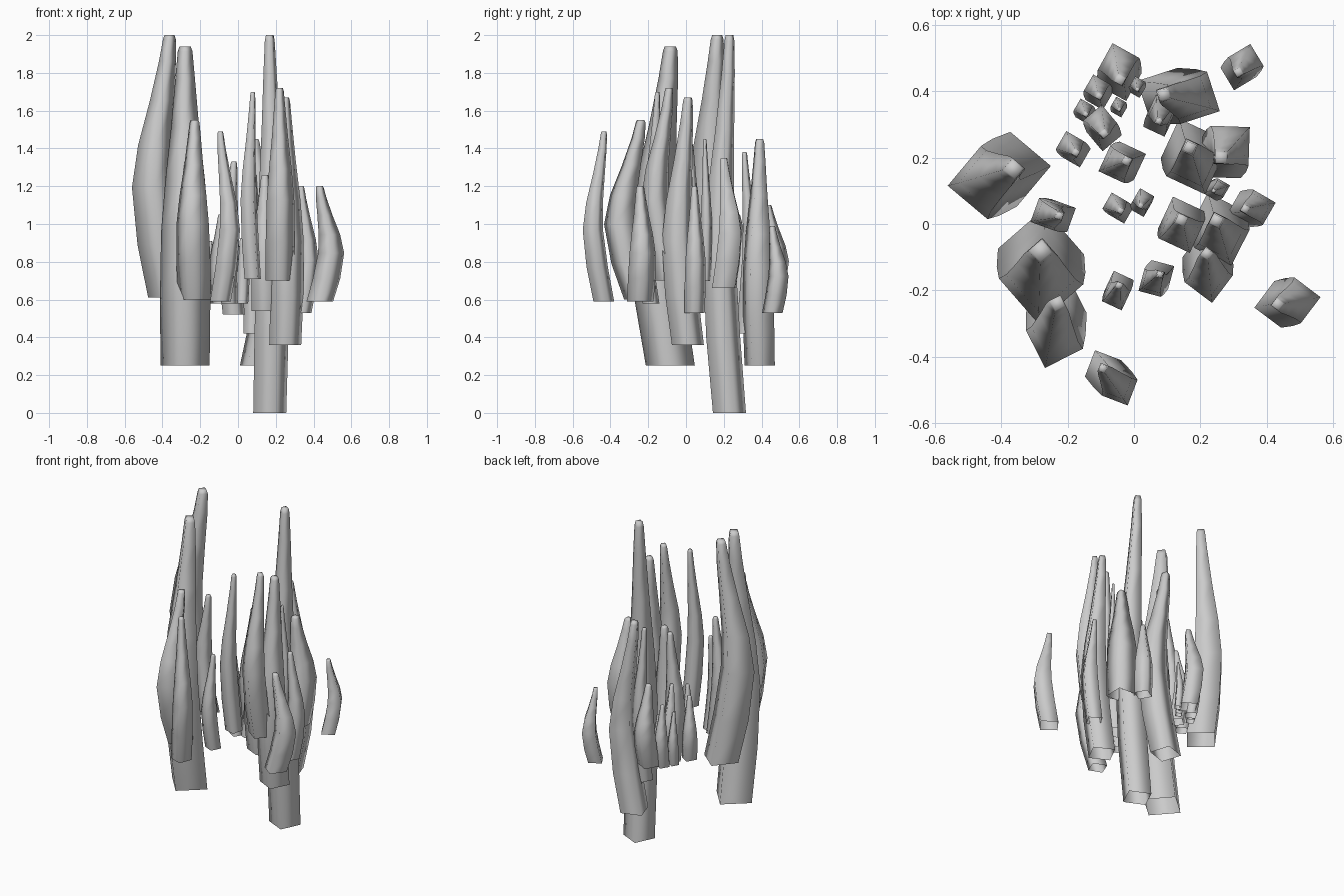
import bpy, bmesh, math
from mathutils import Vector

# Shared profile: (height fraction, radius factor, bend factor)
PROFILE = [(0, 1, 0), (0.2, 1.03, 0.6), (0.42, 0.98, 1), (0.58, 0.81, 0.85),
           (0.75, 0.57, 0.45), (0.9, 0.4, 0.12), (0.985, 0.3, 0), (1, 0.23, 0)]
SIDES = 4


def flame(name, x, y, r, z0, z1, phase, dx, dy):
    """Tapered four-sided tongue, open below, bowing towards (dx, dy)."""
    bm = bmesh.new()
    start = math.radians(phase)
    rings = []
    for t, k, b in PROFILE:
        ring = []
        for i in range(SIDES):
            a = start + 2 * math.pi * i / SIDES
            ring.append(bm.verts.new((x + dx * b + r * k * math.cos(a),
                                      y + dy * b + r * k * math.sin(a),
                                      z0 + (z1 - z0) * t)))
        rings.append(ring)
    for lo, hi in zip(rings, rings[1:]):
        for i in range(SIDES):
            j = (i + 1) % SIDES
            bm.faces.new((lo[i], lo[j], hi[j], hi[i]))
    bm.faces.new(rings[-1])
    for f in bm.faces:
        f.smooth = True
    mesh = bpy.data.meshes.new(name)
    bm.to_mesh(mesh)
    bm.free()
    bpy.context.collection.objects.link(bpy.data.objects.new(name, mesh))


# Large tongues: x, y, radius, bottom, top, twist, bend x, bend y
large = [
    (-0.363, 0.165, 0.113, 0.61, 2.0, 5, -0.088, -0.04),
    (-0.28, -0.083, 0.13, 0.25, 1.94, -4, 0.0, -0.09),
    (-0.23, -0.24, 0.092, 0.6, 1.55, -18, -0.01, -0.108),
    (0.168, 0.23, 0.093, 0.0, 2.0, 20, 0.015, -0.055),
    (0.25, 0.01, 0.089, 0.36, 1.67, 18, 0.015, -0.055),
    (0.22, -0.09, 0.075, 0.7, 1.72, 8, 0.005, -0.075),
    (0.143, 0.012, 0.075, 0.54, 1.26, 20, 0.0, -0.03),
    (0.09, 0.39, 0.09, 0.25, 1.45, -27, 0.09, -0.01),
    (-0.093, -0.435, 0.06, 0.59, 1.49, 24, 0.05, -0.058),
    (0.433, -0.242, 0.071, 0.59, 1.2, 8, 0.06, 0.012),
    (0.263, 0.2, 0.085, 0.66, 1.35, 43, 0.025, 0.035),
    (-0.022, 0.19, 0.062, 0.52, 1.33, 20, -0.028, -0.01),
    (0.078, -0.152, 0.05, 0.71, 1.7, 30, -0.022, -0.025),
]
for i, row in enumerate(large):
    flame(f"large_flame_{i + 1}", *row)

# Medium tongues bow away from the centre: x, y, radius, bottom, top, twist
medium = [
    (0.315, 0.457, 0.056, 0.53, 0.99, -14), (-0.042, 0.435, 0.067, 0.59, 1.1, 16),
    (-0.09, 0.272, 0.053, 0.58, 1.05, -5), (0.075, 0.31, 0.05, 0.42, 1.38, 20),
    (0.335, 0.045, 0.056, 0.53, 1.2, 15), (-0.225, 0.025, 0.055, 0.68, 1.42, 25),
    (0.24, 0.1, 0.031, 0.7, 1.45, 15), (-0.045, -0.185, 0.047, 0.58, 1.17, 20),
]
for i, (x, y, *rest) in enumerate(medium):
    out = Vector((x, y)).normalized() * rest[0] * 0.7
    flame(f"medium_flame_{i + 1}", x, y, *rest, out.x, out.y)

# Small tongues: x, y, radius
small = [(-0.105, 0.385, 0.043), (-0.145, 0.33, 0.032), (-0.045, 0.345, 0.025),
         (-0.175, 0.215, 0.046), (0.02, 0.055, 0.035), (-0.04, 0.04, 0.04),
         (0.01, 0.405, 0.026)]
for i, (x, y, r) in enumerate(small):
    out = Vector((x, y)).normalized() * r * 0.6
    flame(f"small_flame_{i + 1}", x, y, r, 0.58, 0.75 + 5 * r, 15, out.x, out.y)
